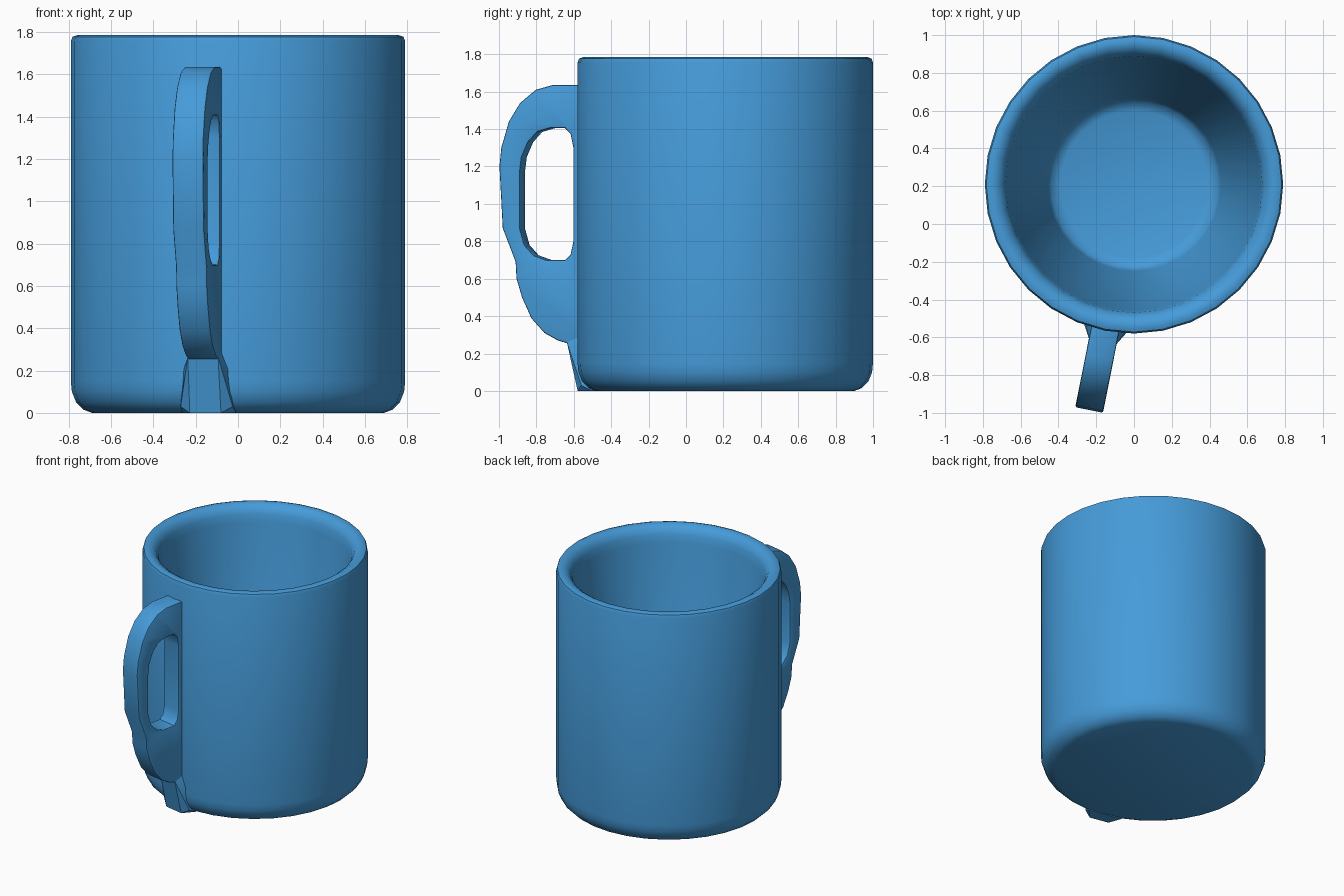
import bpy, bmesh, math
from mathutils import Matrix

cube = bpy.data.objects.get("Cube")
if cube:
    bpy.data.objects.remove(cube, do_unlink=True)

SIDES = 32
STEP = math.tau / SIDES
CENTRE = Matrix.Translation((0, 0.21, 0))
# Handle frame: local x runs outward from the cup, local y is across the handle
HANDLE = CENTRE @ Matrix.Rotation(-math.pi / 2 - STEP, 4, 'Z')

blue = bpy.data.materials.new("glazed_blue")
blue.use_nodes = True
colour = (0.06, 0.33, 0.70, 1)
blue.diffuse_color = colour
blue.node_tree.nodes["Principled BSDF"].inputs["Base Color"].default_value = colour


def finish(bm, name, angle):
    bmesh.ops.remove_doubles(bm, verts=bm.verts, dist=0.0005)
    bmesh.ops.recalc_face_normals(bm, faces=bm.faces)
    mesh = bpy.data.meshes.new(name)
    bm.to_mesh(mesh)
    bm.free()
    mesh.materials.append(blue)
    obj = bpy.data.objects.new(name, mesh)
    bpy.context.collection.objects.link(obj)
    bpy.ops.object.select_all(action='DESELECT')
    obj.select_set(True)
    bpy.context.view_layer.objects.active = obj
    bpy.ops.object.shade_smooth_by_angle(angle=math.radians(angle))
    return obj


# Cup: one lathed wall, from the underside over the rim to the inner floor
wall = [(0, 0), (0.69, 0), (0.73, 0.015), (0.765, 0.05), (0.785, 0.1),
        (0.79, 0.15), (0.79, 1.755), (0.782, 1.777), (0.76, 1.785),
        (0.73, 1.78), (0.70, 1.76), (0.68, 1.72), (0.67, 1.66),
        (0.46, 0.22), (0.44, 0.17), (0.39, 0.15), (0, 0.15)]
bm = bmesh.new()
verts = [bm.verts.new((r, 0, z)) for r, z in wall]
edges = [bm.edges.new(pair) for pair in zip(verts, verts[1:])]
bmesh.ops.spin(bm, geom=verts + edges, cent=(0, 0, 0), axis=(0, 0, 1),
               angle=math.tau, steps=SIDES, use_merge=True)
bm.transform(CENTRE)
finish(bm, "cup", 50)

# Handle: flat outline with a finger hole, given thickness and eased edges
outline = [(0.74, 1.635), (0.93, 1.635), (1.02, 1.61), (1.105, 1.54),
           (1.167, 1.44), (1.208, 1.3), (1.218, 1.2), (1.2, 0.87),
           (1.13, 0.69), (1.125, 0.6), (1.095, 0.5), (1.045, 0.39),
           (0.973, 0.31), (0.9, 0.27), (0.85, 0.255), (0.74, 0.255)]
hole = [(0.815, 1.3), (0.83, 1.375), (0.86, 1.405), (0.94, 1.405),
        (1.01, 1.385), (1.06, 1.33), (1.095, 1.25), (1.105, 1.17),
        (1.105, 0.87), (1.08, 0.78), (1.03, 0.725), (0.96, 0.7),
        (0.86, 0.7), (0.83, 0.73), (0.815, 0.8)]
EASE = 0.01
curve = bpy.data.curves.new("handle_outline", 'CURVE')
curve.dimensions = '2D'
curve.fill_mode = 'BOTH'
curve.extrude = 0.075 - EASE
curve.bevel_depth = EASE
curve.bevel_resolution = 1
curve.offset = -EASE
for loop in (outline, hole):
    spline = curve.splines.new('POLY')
    spline.points.add(len(loop) - 1)
    for point, (r, z) in zip(spline.points, loop):
        point.co = (r, z, 0, 1)
    spline.use_cyclic_u = True
helper = bpy.data.objects.new("handle_outline", curve)
bpy.context.collection.objects.link(helper)
bpy.context.view_layer.update()
bm = bmesh.new()
bm.from_mesh(helper.evaluated_get(bpy.context.evaluated_depsgraph_get()).to_mesh())
bpy.data.objects.remove(helper, do_unlink=True)
bm.transform(HANDLE @ Matrix.Rotation(math.pi / 2, 4, 'X'))
finish(bm, "handle", 40)

# Foot: tapering wedge that carries the handle down to the base
foot = [(0.85, 0.073, 0.265), (0.76, 0.073, 0.3), (0.79, 0.075, 0),
        (0.76, 0.125, 0.03), (0.7, 0.13, 0), (0.77, 0.11, 0.2)]
bm = bmesh.new()
for side in (-1, 1):
    for r, t, z in foot:
        bm.verts.new((r, side * t, z))
hull = bmesh.ops.convex_hull(bm, input=bm.verts)
spare = {v for v in hull["geom_interior"] if isinstance(v, bmesh.types.BMVert)}
bmesh.ops.delete(bm, geom=list(spare), context='VERTS')
bm.transform(HANDLE)
finish(bm, "handle_foot", 30)
